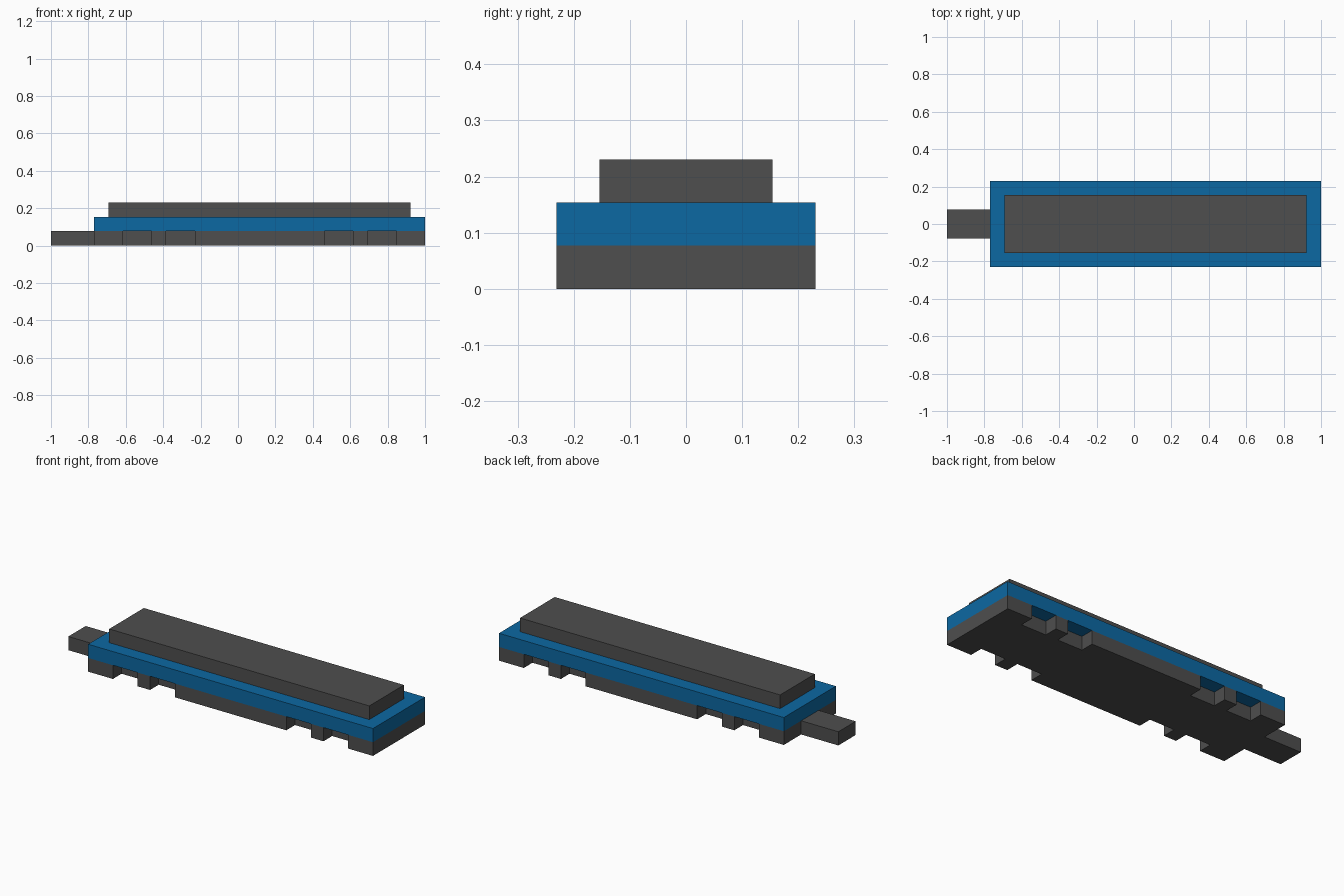
import bpy
import bmesh

cube = bpy.data.objects.get("Cube")
if cube:
    bpy.data.objects.remove(cube, do_unlink=True)

U = 2 / 26  # grid module: the model is 26 modules long


def make_material(name, rgb):
    mat = bpy.data.materials.new(name)
    mat.use_nodes = True
    color = (*rgb, 1.0)
    mat.diffuse_color = color
    mat.node_tree.nodes["Principled BSDF"].inputs["Base Color"].default_value = color
    return mat


def extrude_outline(name, outline, z0, z1, mat):
    """Solid with a flat outline (in modules) from z0 to z1."""
    bm = bmesh.new()
    face = bm.faces.new([bm.verts.new((x * U, y * U, z0 * U)) for x, y in outline])
    top = bmesh.ops.extrude_face_region(bm, geom=[face])
    verts = [v for v in top["geom"] if isinstance(v, bmesh.types.BMVert)]
    bmesh.ops.translate(bm, verts=verts, vec=(0, 0, (z1 - z0) * U))
    bmesh.ops.recalc_face_normals(bm, faces=bm.faces)
    mesh = bpy.data.meshes.new(name)
    bm.to_mesh(mesh)
    bm.free()
    mesh.materials.append(mat)
    obj = bpy.data.objects.new(name, mesh)
    bpy.context.collection.objects.link(obj)
    return obj


def rectangle(x0, x1, half_y):
    return [(x0, -half_y), (x1, -half_y), (x1, half_y), (x0, half_y)]


grey = make_material("dark grey", (0.077, 0.077, 0.077))
blue = make_material("blue", (0.0037, 0.14, 0.365))

# Chassis with two pairs of wheel notches along each side
front_edge = [(-10, -3)]
for x in (-8, -5, 6, 9):
    front_edge += [(x, -3), (x, -2), (x + 2, -2), (x + 2, -3)]
front_edge.append((13, -3))
back_edge = [(x, -y) for x, y in reversed(front_edge)]
extrude_outline("chassis", front_edge + back_edge, 0, 1, grey)

# Coupling bar at the right end
extrude_outline("coupling_bar", rectangle(-13, -10, 1), 0, 1, grey)

# Deck plate and raised top block
extrude_outline("deck", rectangle(-10, 13, 3), 1, 2, blue)
extrude_outline("top_block", rectangle(-9, 12, 2), 2, 3, grey)
